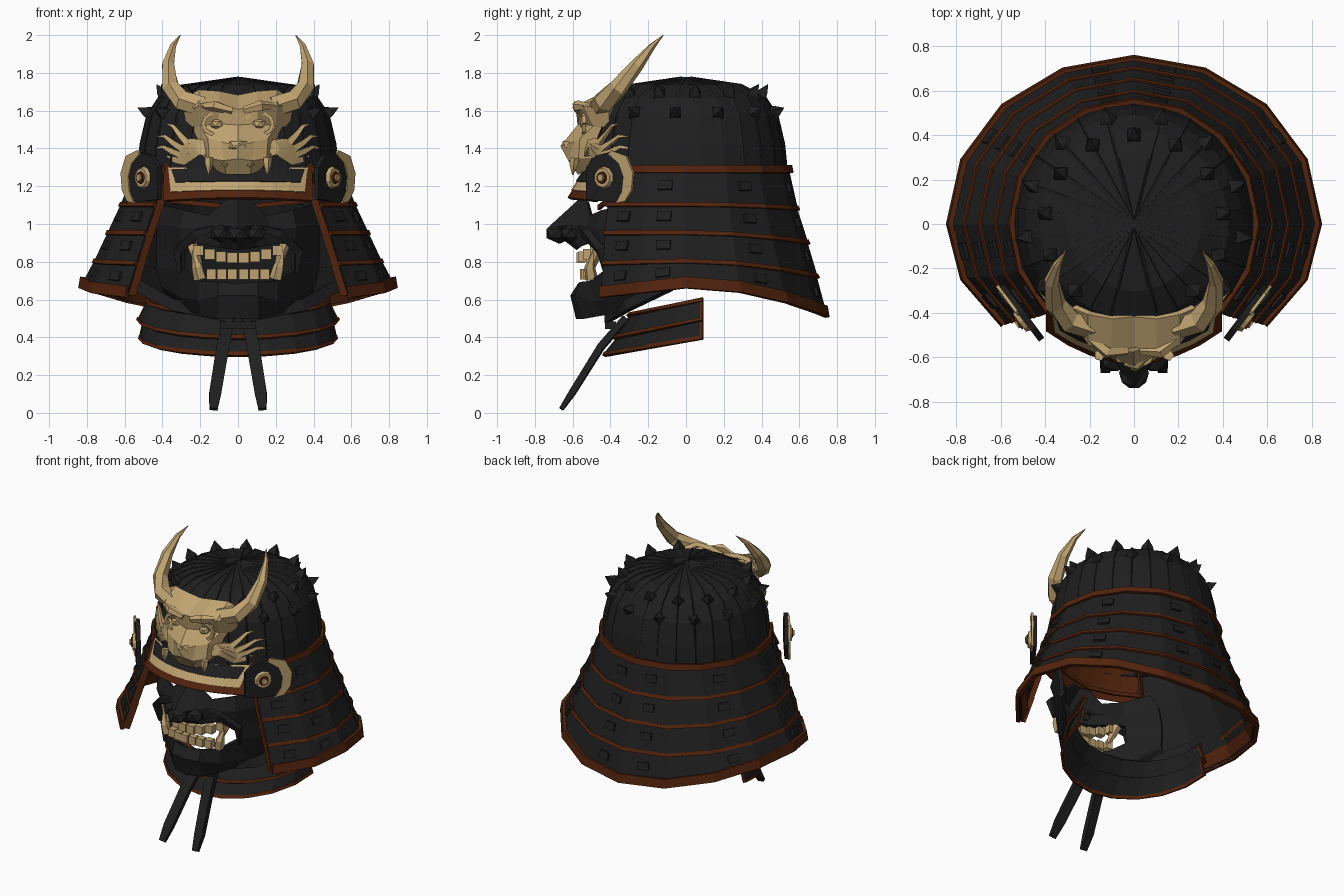
import bpy, bmesh, math
from mathutils import Vector, Matrix

cube = bpy.data.objects.get("Cube")
if cube:
    bpy.data.objects.remove(cube)


def material(name, r, g, b):
    m = bpy.data.materials.new(name)
    m.use_nodes = True
    m.diffuse_color = (r, g, b, 1)
    m.node_tree.nodes["Principled BSDF"].inputs["Base Color"].default_value = (r, g, b, 1)
    return m


BLACK = material("black lacquer", .0135, .0135, .0135)
RUST = material("rust lacing", .085, .017, .004)
GOLD = material("pale gold", .53, .37, .165)


def finish(name, bm, mat, solid=0):
    bmesh.ops.recalc_face_normals(bm, faces=bm.faces[:])
    me = bpy.data.meshes.new(name)
    bm.to_mesh(me)
    bm.free()
    me.materials.append(mat)
    ob = bpy.data.objects.new(name, me)
    bpy.context.collection.objects.link(ob)
    if solid:
        mod = ob.modifiers.new("thickness", 'SOLIDIFY')
        mod.thickness, mod.offset = solid, 0
    return ob


def loft(name, rows, mat, solid=0, closed=False, caps=False, skip=()):
    """Skin a list of equally long point rows."""
    bm = bmesh.new()
    vs = [[bm.verts.new(p) for p in row] for row in rows]
    n = len(rows[0])
    for i in range(len(rows) - 1):
        for j in range(n if closed else n - 1):
            if (i, j) not in skip:
                k = (j + 1) % n
                bm.faces.new((vs[i][j], vs[i][k], vs[i + 1][k], vs[i + 1][j]))
    if caps:
        bm.faces.new(vs[0])
        bm.faces.new(vs[-1])
    return finish(name, bm, mat, solid)


def tube(name, path, radii, mat, sides=6, flat=1.0):
    """Tapered tube; flat squashes the section along its second axis."""
    pts = [Vector(p) for p in path]
    rows = []
    for i, p in enumerate(pts):
        t = pts[min(i + 1, len(pts) - 1)] - pts[max(i - 1, 0)]
        side = Vector((0, 1, 0)).cross(t).normalized()
        up = t.cross(side).normalized()
        angles = [2 * math.pi * (j + .5) / sides for j in range(sides)]
        rows.append([p + radii[i] * (side * math.cos(a) + up * flat * math.sin(a)) for a in angles])
    return loft(name, rows, mat, closed=True, caps=True)


def box(name, centre, size, mat, rot=None):
    bm = bmesh.new()
    bmesh.ops.create_cube(bm, size=1, matrix=Matrix.Translation(centre)
                          @ (rot or Matrix()) @ Matrix.Diagonal((*size, 1)))
    return finish(name, bm, mat)


def ball(name, centre, size, mat):
    bm = bmesh.new()
    bmesh.ops.create_icosphere(bm, subdivisions=1, radius=1,
                               matrix=Matrix.Translation(centre) @ Matrix.Diagonal((*size, 1)))
    return finish(name, bm, mat)


def disc(name, centre, radius, depth, mat, normal, sides=10):
    bm = bmesh.new()
    rot = Vector(normal).to_track_quat('Z', 'Y').to_matrix().to_4x4()
    bmesh.ops.create_cone(bm, cap_ends=True, segments=sides, radius1=radius, radius2=radius * .85,
                          depth=depth, matrix=Matrix.Translation(centre) @ rot)
    return finish(name, bm, mat)


def mirrored(half):
    """Full row from a half row that starts on the centre line."""
    return [(-x, y, z) for x, y, z in reversed(half[1:])] + list(half)


SIDES = (("left", 1), ("right", -1))

# Bowl with ribs and two staggered rings of spikes
profile = [(.53, 1.27), (.515, 1.42), (.48, 1.57), (.42, 1.66), (.3, 1.725), (.02, 1.765)]
RIBS = 26
turn = [2 * math.pi * i / RIBS - math.pi / 2 for i in range(RIBS)]
loft("helmet_bowl", [[(r * math.cos(a), r * math.sin(a), z) for a in turn] for r, z in profile],
     BLACK, .02, closed=True)
disc("bowl_crown", (0, 0, 1.765), .05, .02, BLACK, (0, 0, 1))
for i, a in enumerate(turn):
    c, s = math.cos(a), math.sin(a)
    tube("bowl_rib", [(r * c, r * s, z + .003) for r, z in profile], [.014] * 6, BLACK, 4)
    r, z, dr, dz = ((.46, 1.58, .075, .035), (.39, 1.67, .045, .07))[i % 2]
    if s > -.8:
        tube("bowl_spike", [(r * c, r * s, z), ((r + dr * .4) * c, (r + dr * .4) * s, z + dz * .4),
                            ((r + dr) * c, (r + dr) * s, z + dz)], [.045, .036, .001], BLACK, 4)

# Neck guard: (x radius, back y radius, front y radius, back z, side z, front z) per edge
EDGES = [(.54, .54, .54, 1.28, 1.28, 1.28), (.61, .58, .58, 1.08, 1.1, 1.1),
         (.68, .635, .6, .9, .95, .95), (.75, .685, .61, .72, .8, .79), (.82, .735, .63, .515, .67, .62)]
SEGS = 12


def edge(k, push=0, lift=0):
    rx, rb, rf, zb, zs, zf = EDGES[k]
    pts = []
    for j in range(SEGS + 1):
        a = math.radians(-45 + 270 * j / SEGS)
        s = math.sin(a)
        z = zs + (zb - zs) * s * s if s > 0 else zs + (zs - zf) * s * 1.41
        pts.append(Vector(((rx + push) * math.cos(a), ((rb if s > 0 else rf) + push) * s, z + lift)))
    return pts


loft("bowl_rim", [edge(0, .012, .03), edge(0, .02, -.01)], RUST, .02)
loft("neck_guard_lining", [edge(4, -.05, .08), edge(4, -.012, 0)], RUST, .008)
for k in range(1, 5):
    top, low = edge(k - 1, -.005, .02), edge(k, .005)
    loft("neck_guard_tier", [top, low], BLACK, .015)
    h = .05 if k == 4 else .012
    loft("neck_guard_rim", [edge(k, .004, h), edge(k, .014, -.01)], RUST, .024)
    # Turned-in edge at each front end
    for j, s in ((0, 1), (SEGS, -1)):
        loft("neck_guard_end_trim", [[p[j], p[j] - Vector((s * .04, -.015, 0))] for p in (top, low)],
             RUST, .012)
    # Raised lacing plates on the facets
    for j in (0, 1, 3, 5, 6, 8, 10, 11):
        u = (low[j + 1] - low[j]).normalized()
        v = (top[j] + top[j + 1] - low[j] - low[j + 1]).normalized()
        n = u.cross(v).normalized()
        v = n.cross(u)
        rot = Matrix((u, v, n)).transposed().to_4x4()
        mid = (top[j] + top[j + 1] + low[j] + low[j + 1]) / 4
        box("lacing_plate", mid + n * .01, (.075, .05, .022), BLACK, rot)


# Throat guard
def throat(rx, ry, zf, ze):
    angles = [math.radians(180 + 18 * j) for j in range(11)]
    return [(rx * math.cos(a), .09 + ry * math.sin(a), ze + (zf - ze) * -math.sin(a)) for a in angles]


for name, top, low in (("throat_upper", throat(.47, .38, .52, .6), throat(.52, .46, .4, .5)),
                       ("throat_lower", throat(.49, .43, .42, .51), throat(.515, .52, .31, .4))):
    loft(name, [top, low], BLACK, .015)
    for a, b in ((0, 1), (-1, -2)):
        loft(name + "_end_trim", [[p[a], Vector(p[a]).lerp(Vector(p[b]), .1)] for p in (top, low)], RUST, .02)
loft("throat_top_rim", [throat(.48, .385, .525, .61), throat(.485, .4, .51, .59)], RUST, .02)
loft("throat_middle_rim", [throat(.525, .465, .41, .505), throat(.53, .475, .39, .49)], RUST, .02)
loft("throat_bottom_rim", [throat(.515, .515, .32, .41), throat(.52, .525, .3, .39)], RUST, .02)

# Face mask with open mouth
face = [
    [(0, -.55, 1.13), (.06, -.52, 1.12), (.15, -.5, 1.04), (.28, -.44, 1.07), (.39, -.3, 1.1)],
    [(0, -.72, .98), (.07, -.62, .99), (.17, -.52, .97), (.3, -.46, .98), (.42, -.25, 1)],
    [(0, -.57, .87), (.1, -.56, .88), (.2, -.51, .9), (.29, -.43, .89), (.42, -.22, .85)],
    [(0, -.56, .68), (.1, -.55, .69), (.2, -.5, .7), (.29, -.42, .76), (.42, -.22, .77)],
    [(0, -.6, .62), (.1, -.58, .62), (.2, -.48, .6), (.3, -.36, .62), (.4, -.2, .68)],
    [(0, -.57, .5), (.1, -.54, .5), (.18, -.44, .52), (.27, -.3, .55), (.37, -.15, .62)]]
loft("face_mask", [mirrored(r) for r in face], BLACK, .025, skip=[(2, j) for j in range(1, 7)])
ball("nose_tip", (0, -.67, .95), (.075, .08, .055), BLACK)
for side, s in SIDES:
    ball(side + "_nostril", (s * .09, -.61, .95), (.065, .06, .05), BLACK)
    tube(side + "_cheek_ridge", [(s * .09, -.57, .99), (s * .22, -.53, .95), (s * .32, -.45, .86),
                                 (s * .31, -.43, .74)], [.015, .03, .03, .01], BLACK, 4)
    tube(side + "_chin_strap", [(s * .54, -.08, .68), (s * .34, -.31, .57), (s * .02, -.42, .5)],
         [.045, .045, .035], BLACK, 4, .5)
    tube(side + "_cord_tail", [(s * .05, -.32, .5), (s * .08, -.45, .35), (s * .12, -.6, .11),
                               (s * .13, -.66, .02)], [.045, .048, .045, .03], BLACK, 4, .55)
    # Teeth
    for i in range(4):
        x = .03 + .06 * i
        box(side + "_upper_tooth", (s * x, -.56 + 1.7 * x * x, .82 + .9 * x * x), (.054, .045, .055), GOLD)
    for i in range(3):
        x = .03 + .056 * i
        box(side + "_lower_tooth", (s * x, -.54 + x * x, .735), (.05, .045, .055), GOLD)
    tube(side + "_lower_fang", [(s * .2, -.5, .71), (s * .215, -.51, .77), (s * .24, -.49, .86)],
         [.035, .03, .004], GOLD, 5)
    tube(side + "_upper_fang", [(s * .245, -.46, .89), (s * .22, -.48, .82), (s * .185, -.5, .74)],
         [.03, .025, .004], GOLD, 5)
box("cord_knot", (0, -.4, .465), (.19, .06, .04), BLACK)


# Visor with inlay
def visor(name, width, t0, t1, out, mat, solid, taper=0.0):
    rows = []
    for t in (t0, t1):
        xs = [(width - taper * t) * i / 4 for i in range(-4, 5)]
        rows.append([(x, -.5 - .12 * t + .95 * x * x - out, 1.315 - .18 * t - .1 * x * x * t) for x in xs])
    loft(name, rows, mat, solid)


visor("visor", .39, 0, 1, 0, RUST, .02)
visor("visor_gold_inlay", .37, .09, .76, .014, GOLD, .008, .02)
visor("visor_black_inlay", .36, .13, .5, .02, BLACK, .008, .06)
loft("brow_band", [[(x, -.46 + .6 * x * x, z + .1 * abs(x)) for x in (-.37, -.2, 0, .2, .37)]
                   for z in (1.075, 1.1)], RUST, .015)

# Side wings with medallions
for side, s in SIDES:
    out = Vector((s * .8, -.6, 0))

    def wing(u, z, off=0):
        return Vector((s * (.505 + .6 * u), -.4 + .8 * u, z)) + out * off

    loft(side + "_wing", [[wing(-.15, 1.13), wing(-.03, 1.12), wing(.1, 1.12)],
                          [wing(-.15, 1.3), wing(-.05, 1.3), wing(.15, 1.24)],
                          [wing(-.09, 1.36), wing(0, 1.38), wing(.1, 1.35)]], BLACK, .03)
    loft(side + "_wing_gold_edge", [[wing(.05, 1.11, .015), wing(.11, 1.12, .015)],
                                    [wing(.09, 1.17, .015), wing(.155, 1.18, .015)],
                                    [wing(.1, 1.25, .015), wing(.165, 1.27, .015)],
                                    [wing(.07, 1.32, .015), wing(.12, 1.36, .015)],
                                    [wing(0, 1.37, .015), wing(.02, 1.39, .015)]], GOLD, .015)
    for radius, off, mat in ((.06, .025, GOLD), (.036, .034, RUST), (.022, .042, GOLD)):
        disc(side + "_medallion", wing(-.03, 1.245, off), radius, .02, mat, out)

# Demon crest
crest = [
    [(0, -.41, 1.67), (.1, -.42, 1.69), (.2, -.4, 1.7), (.27, -.37, 1.66)],
    [(0, -.54, 1.6), (.1, -.57, 1.62), (.2, -.53, 1.62), (.28, -.4, 1.6)],
    [(0, -.56, 1.52), (.1, -.52, 1.53), (.19, -.48, 1.52), (.25, -.4, 1.5)],
    [(0, -.65, 1.41), (.08, -.58, 1.43), (.15, -.55, 1.45), (.22, -.42, 1.43)],
    [(0, -.61, 1.35), (.07, -.61, 1.34), (.14, -.56, 1.35), (.19, -.44, 1.36)],
    [(0, -.56, 1.27), (.06, -.56, 1.27), (.1, -.53, 1.29), (.14, -.46, 1.32)]]
loft("crest_face", [mirrored(r) for r in crest], GOLD, .03)
ball("crest_nose", (0, -.61, 1.42), (.06, .05, .04), GOLD)
for side, s in SIDES:
    ball(side + "_crest_eye", (s * .11, -.535, 1.53), (.04, .03, .03), GOLD)
    ring = [(s * .11 + .075 * math.cos(a), -.54, 1.53 + .06 * math.sin(a))
            for a in [math.pi * i / 5 for i in range(11)]]
    tube(side + "_crest_eye_ring", ring, [.014] * 11, GOLD, 4)
    tube(side + "_crest_brow", [(s * .03, -.57, 1.6), (s * .12, -.575, 1.625), (s * .23, -.49, 1.62)],
         [.02, .03, .015], GOLD, 5)
    tube(side + "_crest_horn", [(s * .18, -.46, 1.62), (s * .29, -.43, 1.65), (s * .355, -.36, 1.72),
                                (s * .37, -.26, 1.84), (s * .345, -.18, 1.94), (s * .305, -.12, 2)],
         [.06, .06, .05, .036, .018, .002], GOLD)
    for x, length in ((.155, .1), (.065, .06)):
        tube(side + "_crest_fang", [(s * x, -.59, 1.35), (s * x, -.595, 1.31), (s * x, -.6, 1.36 - length)],
             [.026, .022, .003], GOLD, 5)
    # Wavy flame whiskers, wrapped back along the bowl
    for rise, reach in ((.13, .38), (.07, .43), (.01, .44), (-.05, .41)):
        path = []
        for i in range(7):
            f = i / 6
            x = .16 + (reach - .16) * f
            path.append((s * x, -math.sqrt(.3 - x * x) + .04 * f,
                         1.38 + rise * f * 1.1 + .02 * math.sin(f * 9)))
        tube(side + "_crest_flame", path, [.034, .034, .03, .026, .02, .013, .002], GOLD, 4, .6)
